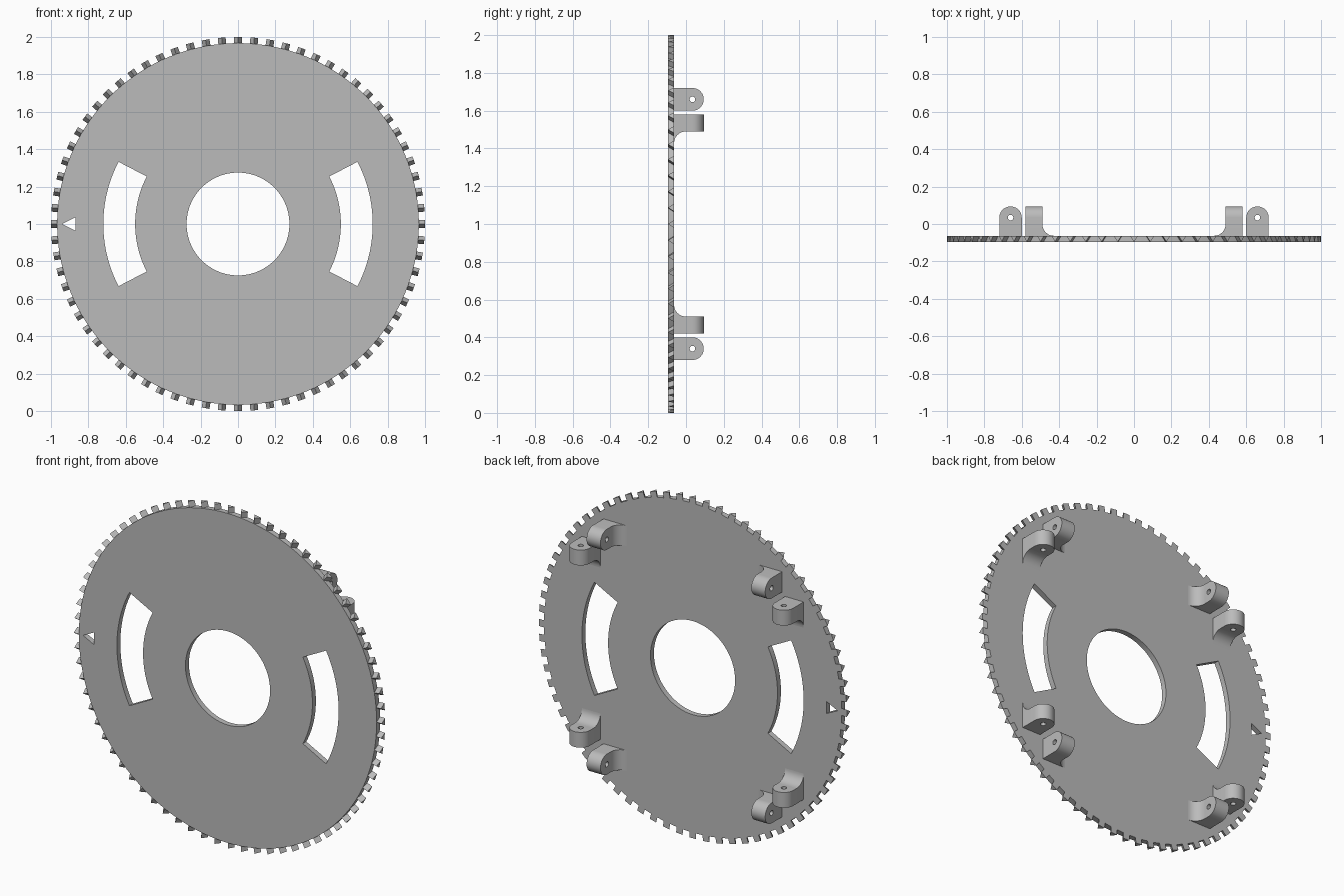
import bpy, bmesh
from math import pi, sin, cos, radians
from mathutils import Vector, Matrix

cube = bpy.data.objects.get("Cube")
if cube:
    bpy.data.objects.remove(cube, do_unlink=True)

X, Y, Z = Vector((1, 0, 0)), Vector((0, 1, 0)), Vector((0, 0, 1))
FRONT, BACK = -0.095, -0.063      # the two faces of the plate
TEETH = 72

grey = bpy.data.materials.new("plain grey")
grey.use_nodes = True
colour = (0.5, 0.5, 0.5, 1)
grey.diffuse_color = colour
grey.node_tree.nodes["Principled BSDF"].inputs["Base Color"].default_value = colour


def arc(r, start, end, steps, cx=0, cy=0):
    """Points on an arc, angles in degrees."""
    angles = [radians(start + (end - start) * i / steps) for i in range(steps + 1)]
    return [(cx + r * cos(a), cy + r * sin(a)) for a in angles]


def circle(r, steps, cx=0, cy=0):
    return arc(r, 0, 360, steps, cx, cy)[:-1]


def prism(name, loops, u, v, w, start, end):
    """Extrude an outline with holes, drawn on axes u and v, along w."""
    curve = bpy.data.curves.new(name, 'CURVE')
    curve.dimensions = '2D'
    curve.fill_mode = 'BOTH'
    curve.extrude = (end - start) / 2
    for loop in loops:
        spline = curve.splines.new('POLY')
        spline.points.add(len(loop) - 1)
        for point, (a, b) in zip(spline.points, loop):
            point.co = (a, b, 0, 1)
        spline.use_cyclic_u = True
    obj = bpy.data.objects.new(name, curve)
    bpy.context.collection.objects.link(obj)
    bpy.ops.object.select_all(action='DESELECT')
    obj.select_set(True)
    bpy.context.view_layer.objects.active = obj
    bpy.ops.object.convert(target='MESH')
    obj = bpy.context.view_layer.objects.active
    obj.name = name

    frame = Matrix((u, v, w)).transposed().to_4x4()
    frame.translation = w * (start + end) / 2
    bm = bmesh.new()
    bm.from_mesh(obj.data)
    bmesh.ops.transform(bm, matrix=frame, verts=bm.verts)
    bmesh.ops.remove_doubles(bm, verts=bm.verts, dist=1e-5)
    bmesh.ops.recalc_face_normals(bm, faces=bm.faces)
    bm.to_mesh(obj.data)
    bm.free()
    obj.location = Z               # the wheel centre is one unit up
    obj.data.materials.clear()
    obj.data.materials.append(grey)
    bpy.ops.object.shade_smooth_by_angle(angle=radians(30))
    return obj


def mirror(obj):
    mod = obj.modifiers.new("four corners", 'MIRROR')
    mod.use_axis = (True, False, True)
    mod.use_mirror_merge = False


# Round plate with a centre hole, two curved slots and a pointer hole
slots = [arc(0.72, mid - 27.5, mid + 27.5, 24) + arc(0.55, mid + 27.5, mid - 27.5, 24)
         for mid in (0, 180)]
pointer = [(-0.94, 0), (-0.87, 0.035), (-0.87, -0.035)]
prism("plate", [circle(0.967, 144), circle(0.275, 72), *slots, pointer],
      X, Z, Y, FRONT, BACK)

# Ring of wedge teeth, each with its ridge to the front
teeth = prism("teeth", [[(-0.021, BACK), (0.021, BACK), (0, FRONT)]],
              X, Y, Z, 0.955, 1.0)
bm = bmesh.new()
bm.from_mesh(teeth.data)
bmesh.ops.spin(bm, geom=bm.verts[:] + bm.edges[:] + bm.faces[:], cent=(0, 0, 0),
               axis=Y, angle=2 * pi * (TEETH - 1) / TEETH, steps=TEETH - 1,
               use_duplicate=True)
bmesh.ops.recalc_face_normals(bm, faces=bm.faces)
bm.to_mesh(teeth.data)
bm.free()

# Pairs of drilled lugs on the back, each with a fillet towards the centre
MID, HALF, EYE = 0.66, 0.06, 0.034
INNER, OUTER, FILLET = 0.49, 0.58, 0.062
ROOT = BACK - 0.005
outline = ([(MID + HALF, ROOT)] + arc(HALF, 0, 180, 20, MID, EYE)
           + [(MID - HALF, ROOT)])
eye = circle(0.015, 16, MID, EYE)
fillet = ([(INNER + 0.005, ROOT), (INNER + 0.005, BACK + FILLET)]
          + arc(FILLET, 0, -90, 10, INNER - FILLET, BACK + FILLET)
          + [(INNER - FILLET, ROOT)])
for side, along, across in (("upright", X, Z), ("sideways", Z, X)):
    mirror(prism(side + "_lug", [outline, eye], across, Y, along, INNER, OUTER))
    mirror(prism(side + "_lug_fillet", [fillet], along, Y, across,
                 MID - HALF, MID + HALF))
